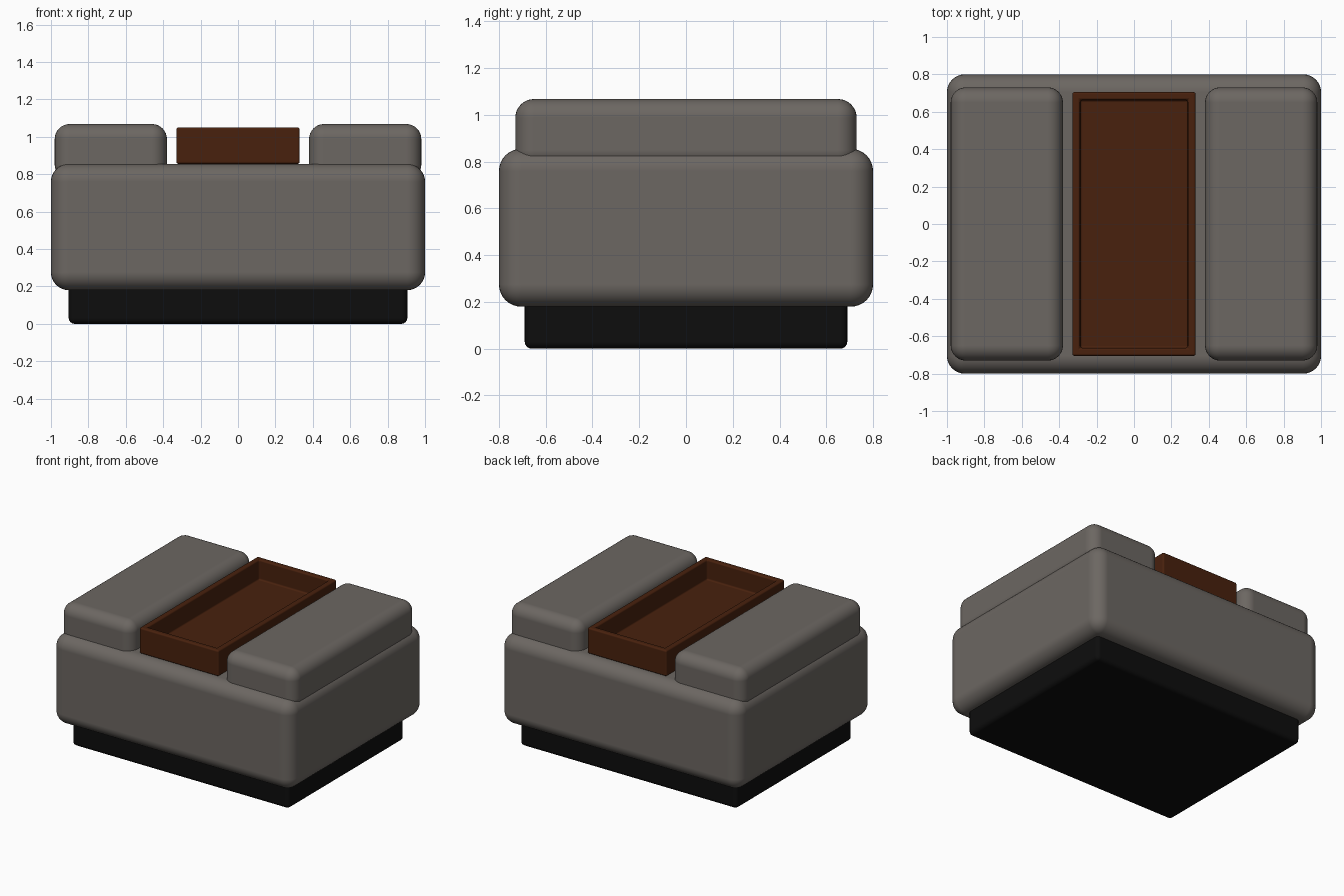
import bpy, bmesh, math

old = bpy.data.objects.get("Cube")
if old:
    bpy.data.objects.remove(old, do_unlink=True)


def material(name, rgb):
    m = bpy.data.materials.new(name)
    m.use_nodes = True
    m.diffuse_color = (*rgb, 1)
    m.node_tree.nodes["Principled BSDF"].inputs["Base Color"].default_value = (*rgb, 1)
    return m


fabric = material("grey fabric", (0.15, 0.135, 0.122))
wood = material("dark walnut", (0.065, 0.015, 0.004))
black = material("black plinth", (0.004, 0.004, 0.004))


def rounded_box(name, low, high, radius, segments, mat, wall=0, floor=0):
    """Box between two corners with rounded edges; wall > 0 hollows it from the top."""
    bm = bmesh.new()
    bmesh.ops.create_cube(bm, size=1)
    for v in bm.verts:
        v.co = [h if c > 0 else l for c, l, h in zip(v.co, low, high)]
    if wall:
        bm.normal_update()
        top = max(bm.faces, key=lambda f: f.normal.z)
        bmesh.ops.inset_region(bm, faces=[top], thickness=wall)
        sunk = bmesh.ops.extrude_discrete_faces(bm, faces=[top])["faces"][0]
        for v in sunk.verts:
            v.co.z = floor
    bmesh.ops.recalc_face_normals(bm, faces=bm.faces)
    mesh = bpy.data.meshes.new(name)
    bm.to_mesh(mesh)
    bm.free()
    mesh.materials.append(mat)
    obj = bpy.data.objects.new(name, mesh)
    bpy.context.collection.objects.link(obj)
    bevel = obj.modifiers.new("rounding", "BEVEL")
    bevel.width = radius
    bevel.segments = segments
    bevel.limit_method = "ANGLE"
    bevel.harden_normals = True
    bpy.ops.object.select_all(action="DESELECT")
    obj.select_set(True)
    bpy.context.view_layer.objects.active = obj
    bpy.ops.object.shade_smooth_by_angle(angle=math.radians(40))
    # Keep the rounding ahead of any smoothing step
    return obj


# Recessed base and upholstered body
rounded_box("plinth", (-0.905, -0.69, 0), (0.905, 0.69, 0.22), 0.03, 4, black)
rounded_box("body", (-1, -0.8, 0.18), (1, 0.8, 0.855), 0.095, 8, fabric)

# Pair of seat cushions, sunk slightly into the body
for side, x0, x1 in (("left", 0.38, 0.98), ("right", -0.98, -0.38)):
    rounded_box(side + "_cushion", (x0, -0.73, 0.77), (x1, 0.73, 1.068), 0.08, 8, fabric)

# Hollow wooden tray between the cushions
rounded_box("tray", (-0.33, -0.705, 0.855), (0.33, 0.705, 1.05), 0.012, 3, wood,
            wall=0.06, floor=0.9)
